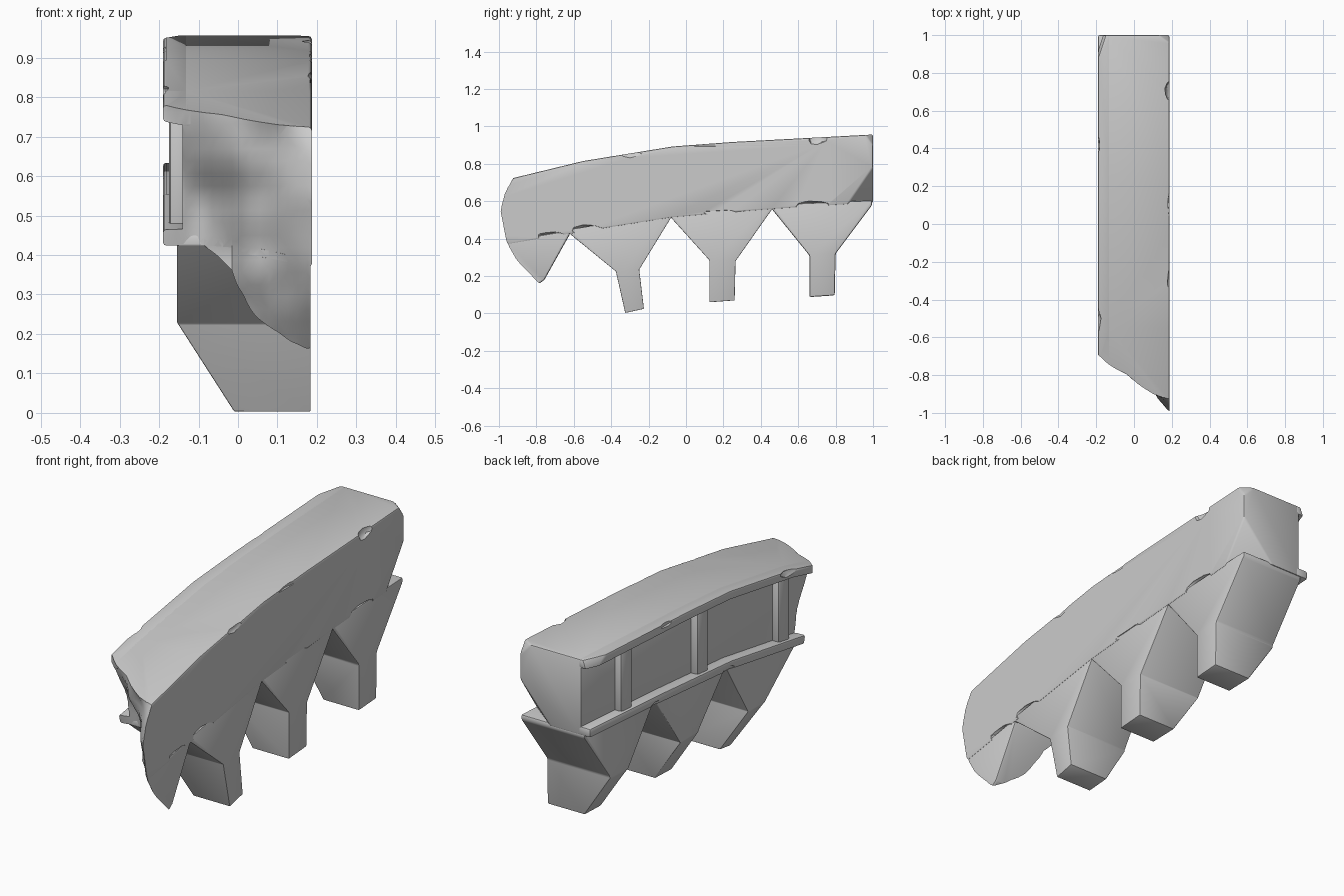
import bpy, bmesh, math, random
from mathutils import Vector, noise

if "Cube" in bpy.data.objects:
    bpy.data.objects.remove(bpy.data.objects["Cube"])

random.seed(4)
TOP = [(-1.06, .69), (-.92, .725), (-.55, .815), (-.07, .893), (.25, .917), (1, .957)]
BOTTOM = [(-1.06, .35), (-.95, .37), (-.62, .425), (-.08, .512), (.46, .557), (1, .592)]


def height(curve, y):
    for (a, za), (b, zb) in zip(curve, curve[1:]):
        if y <= b:
            return za + (zb - za) * (y - a) / (b - a)
    return curve[-1][1]


def add_object(name, bm):
    bmesh.ops.recalc_face_normals(bm, faces=bm.faces[:])
    me = bpy.data.meshes.new(name)
    bm.to_mesh(me)
    bm.free()
    ob = bpy.data.objects.new(name, me)
    bpy.context.collection.objects.link(ob)
    return ob


def slab(name, profile, x0, x1, cuts=()):
    """Extrude a y-z profile along x, then slice off corners (point, outward normal)."""
    bm = bmesh.new()
    face = bm.faces.new([bm.verts.new((x0, y, z)) for y, z in profile])
    ext = bmesh.ops.extrude_face_region(bm, geom=[face])
    for v in ext["geom"]:
        if isinstance(v, bmesh.types.BMVert):
            v.co.x = x1
    bmesh.ops.recalc_face_normals(bm, faces=bm.faces[:])
    for point, normal in cuts:
        geom = bm.verts[:] + bm.edges[:] + bm.faces[:]
        bmesh.ops.bisect_plane(bm, geom=geom, plane_co=point, plane_no=normal, clear_outer=True)
        bmesh.ops.holes_fill(bm, edges=[e for e in bm.edges if e.is_boundary])
    return add_object(name, bm)


def finish(ob, bevel, cutters=()):
    bpy.ops.object.select_all(action='DESELECT')
    ob.select_set(True)
    bpy.context.view_layer.objects.active = ob
    mod = ob.modifiers.new("Worn edges", 'BEVEL')
    mod.width, mod.segments, mod.angle_limit = bevel, 2, math.radians(25)
    bpy.ops.object.modifier_apply(modifier=mod.name)
    for c in cutters:
        mod = ob.modifiers.new("Break", 'BOOLEAN')
        mod.operation, mod.object, mod.solver = 'DIFFERENCE', c, 'EXACT'
        bpy.ops.object.modifier_apply(modifier=mod.name)
    bpy.ops.object.shade_smooth_by_angle(angle=math.radians(32))


# Cutter for the jagged broken front end: y of the break over x columns, z rows
XS = [-.25, -.19, -.10, -.01, .025, .10, .185, .22]
ROWS = [(-.05, [-.52, -.52, -.54, -.56, -.58, -.60, -.62, -.63]),
        (.13, [-.55, -.55, -.58, -.61, -.65, -.70, -.75, -.76]),
        (.17, [-.56, -.56, -.58, -.62, -.66, -.71, -.80, -.81]),
        (.28, [-.60, -.60, -.60, -.63, -.71, -.78, -.91, -.92]),
        (.37, [-.61, -.61, -.62, -.65, -.76, -.84, -.96, -.97]),
        (.55, [-.63, -.63, -.64, -.72, -.80, -.87, -1.0, -1.0]),
        (.65, [-.66, -.66, -.70, -.80, -.82, -.88, -.97, -.98]),
        (.73, [-.68, -.68, -.76, -.83, -.85, -.90, -.92, -.92]),
        (.95, [-.69, -.69, -.76, -.83, -.86, -.92, -.92, -.92])]


def row_value(vals, x):
    for i in range(len(XS) - 1):
        if x <= XS[i + 1] + 1e-6:
            return vals[i] + (vals[i + 1] - vals[i]) * (x - XS[i]) / (XS[i + 1] - XS[i])
    return vals[-1]


def break_y(x, z):
    for (za, a), (zb, b) in zip(ROWS, ROWS[1:]):
        if z <= zb + 1e-6:
            t = (z - za) / (zb - za)
            y = row_value(a, x) * (1 - t) + row_value(b, x) * t
            fade = min(1, max(0, (.185 - x) / .06))
            return y + .03 * fade * noise.noise(Vector((x * 11, 3.3, z * 9)))
    return ROWS[-1][1][0]


bm = bmesh.new()
NX, NZ = 20, 32
grid = [[bm.verts.new((x, break_y(x, z), z)) for x in [-.25 + .47 * i / NX for i in range(NX + 1)]]
        for z in [-.05 + j / NZ for j in range(NZ + 1)]]
faces = [bm.faces.new((grid[j][i], grid[j][i + 1], grid[j + 1][i + 1], grid[j + 1][i]))
         for j in range(NZ) for i in range(NX)]
ext = bmesh.ops.extrude_face_region(bm, geom=faces)
for v in ext["geom"]:
    if isinstance(v, bmesh.types.BMVert):
        v.co.y = -1.5
break_cutter = add_object("break_cutter", bm)

# Cutter for chips along the beam edges: x, y, side, size, half length
bm = bmesh.new()
for x, y, curve, r, length in [(.195, -.52, BOTTOM, .035, .09), (.195, -.72, BOTTOM, .03, .08),
                               (.195, .68, BOTTOM, .035, .1), (.195, .2, BOTTOM, .02, .12),
                               (.20, .70, TOP, .04, .06), (.20, -.3, TOP, .025, .07),
                               (.20, .1, TOP, .02, .1), (-.205, .42, TOP, .025, .06),
                               (-.205, -.52, TOP, .03, .08), (-.205, -.05, BOTTOM, .025, .06),
                               (-.205, .5, BOTTOM, .025, .05)]:
    new = bmesh.ops.create_icosphere(bm, subdivisions=2, radius=1)["verts"]
    for v in new:
        k = random.uniform(.85, 1.12)
        v.co = Vector((x + v.co.x * r * k, y + v.co.y * length * k, height(curve, y) + v.co.z * r * k))
chip_cutter = add_object("chip_cutter", bm)
cutters = (break_cutter, chip_cutter)


def plane(a, b, c, outward):
    n = (Vector(b) - Vector(a)).cross(Vector(c) - Vector(a)).normalized()
    return a, n if n.dot(Vector(outward)) > 0 else -n


# Main curved beam with knocked-off back corners
corner_cuts = [plane((.185, .87, .59), (.185, 1, .78), (.02, 1, .59), (1, 1, -1)),
               plane((.185, .96, .957), (.185, 1, .90), (.13, 1, .957), (1, 1, 1))]
beam = slab("beam", TOP + BOTTOM[::-1], -.14, .187, corner_cuts)
finish(beam, .008, cutters)

# Raised rails along the left face
rail_cut = [plane((-.19, .88, .95), (-.15, 1, .957), (-.19, .94, .90), (-1, 1, 0))]
upper_rail = slab("upper_rail", TOP + [(y, z - .042) for y, z in TOP[::-1]], -.19, -.12, rail_cut)
lower_rail = slab("lower_rail", BOTTOM + [(y, z + .042) for y, z in BOTTOM[::-1]], -.19, -.12)
for rail in (upper_rail, lower_rail):
    finish(rail, .008, cutters)

# Upright posts dividing the recessed panels
for i, y in enumerate((.70, .12, -.50)):
    a, b = y - .042, y + .042
    post = slab(f"panel_post_{i + 1}", [(a, height(BOTTOM, a) + .02), (b, height(BOTTOM, b) + .02),
                                        (b, height(TOP, b) - .02), (a, height(TOP, a) - .02)], -.175, -.12)
    finish(post, .012)

# Tapered teeth under the beam; each stem slopes away on the left side
TEETH = [([(.46, .557), (.66, .31), (.66, .088), (.795, .097), (.80, .32), (.995, .58)], .31, .09),
         ([(-.08, .512), (.125, .285), (.125, .06), (.26, .07), (.265, .28), (.46, .557)], .28, .06),
         ([(-.62, .425), (-.375, .225), (-.325, .003), (-.225, .025), (-.25, .235), (-.08, .512)], .23, .004)]
for i, (pts, knee, foot) in enumerate(TEETH):
    (ya, za), (yb, zb) = pts[0], pts[-1]
    profile = pts + [(yb, zb + .025), (ya, za + .025)]
    slope = plane((-.155, 0, knee), (-.155, 1, knee), (-.01, 0, foot), (-1, 0, -1))
    tooth = slab(f"tooth_{i + 1}", profile, -.155, .184, [slope])
    finish(tooth, .014)

# Last tooth, mostly lost to the break
stub = slab("broken_tooth", [(-1.06, .30), (-.93, .17), (-.79, .155), (-.757, .18), (-.62, .425),
                             (-.62, .445), (-1.06, .37)], -.155, .184)
finish(stub, .012, (break_cutter,))

for c in cutters:
    bpy.data.objects.remove(c)
